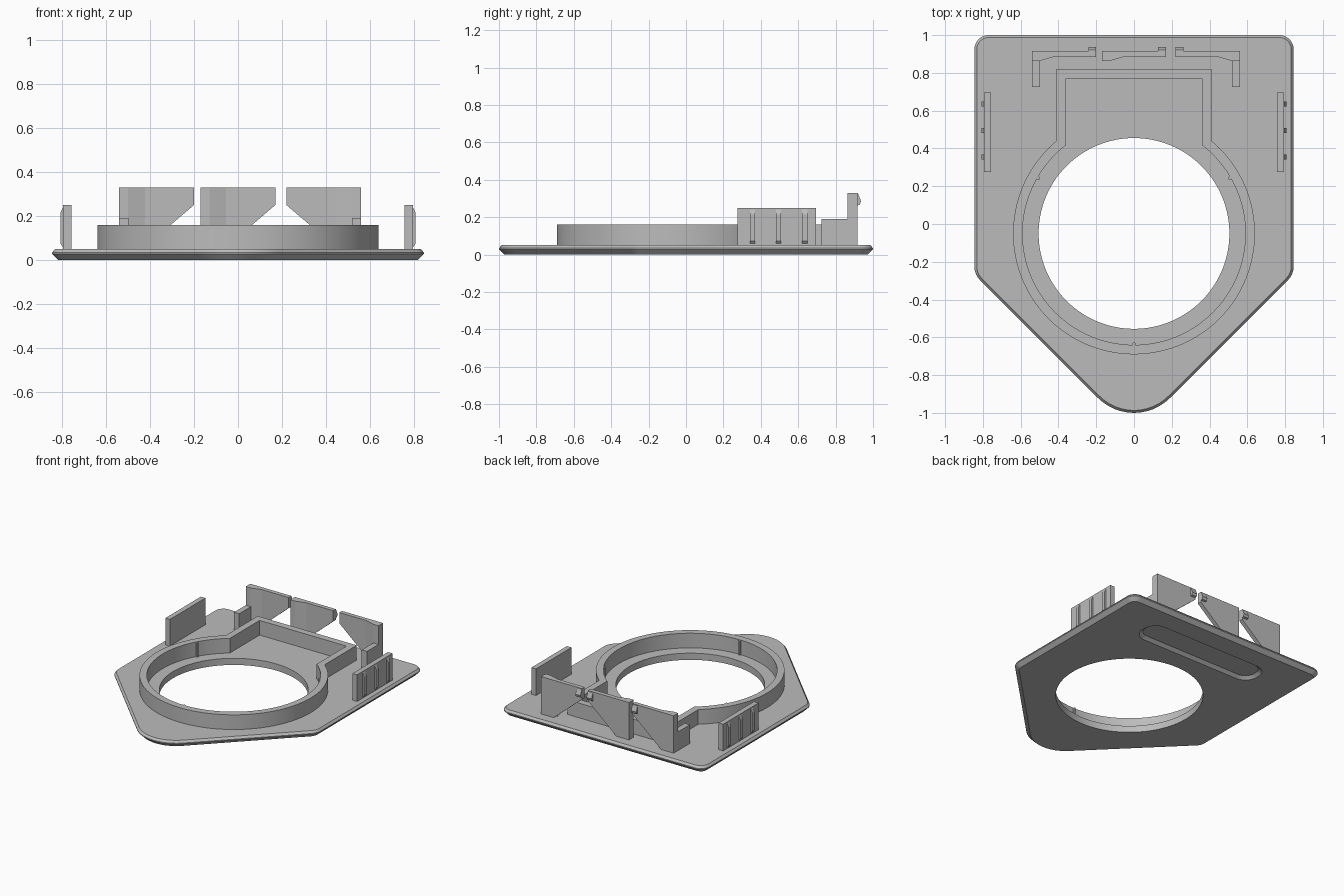
import bpy, bmesh
from math import radians, sin, cos, atan2, sqrt, pi

if "Cube" in bpy.data.objects:
    bpy.data.objects.remove(bpy.data.objects["Cube"], do_unlink=True)

grey = bpy.data.materials.new("plain_grey")
grey.use_nodes = True
grey.diffuse_color = (0.5, 0.5, 0.5, 1)
grey.node_tree.nodes["Principled BSDF"].inputs["Base Color"].default_value = (0.5, 0.5, 0.5, 1)


def loft(name, loops, closed=False):
    """Skin matching loops of points; cap the ends unless the skin closes on itself."""
    bm = bmesh.new()
    rows = [[bm.verts.new(p) for p in loop] for loop in loops]
    n = len(rows[0])
    pairs = list(zip(rows, rows[1:]))
    if closed:
        pairs.append((rows[-1], rows[0]))
    else:
        bm.faces.new(rows[0])
        bm.faces.new(rows[-1])
    for a, b in pairs:
        for i in range(n):
            j = (i + 1) % n
            bm.faces.new((a[i], a[j], b[j], b[i]))
    bmesh.ops.recalc_face_normals(bm, faces=bm.faces)
    mesh = bpy.data.meshes.new(name)
    bm.to_mesh(mesh)
    bm.free()
    mesh.materials.append(grey)
    ob = bpy.data.objects.new(name, mesh)
    bpy.context.collection.objects.link(ob)
    return ob


def activate(ob):
    bpy.ops.object.select_all(action='DESELECT')
    ob.select_set(True)
    bpy.context.view_layer.objects.active = ob


def smooth(ob):
    activate(ob)
    bpy.ops.object.shade_smooth_by_angle(angle=radians(25))


def cut(ob, cutter):
    activate(ob)
    mod = ob.modifiers.new("cut", 'BOOLEAN')
    mod.operation = 'DIFFERENCE'
    mod.solver = 'EXACT'
    mod.object = cutter
    bpy.ops.object.modifier_apply(modifier=mod.name)
    bpy.data.objects.remove(cutter, do_unlink=True)


def arc(cx, cy, r, a0, a1, n):
    return [(cx + r * cos(a0 + (a1 - a0) * i / n), cy + r * sin(a0 + (a1 - a0) * i / n))
            for i in range(n + 1)]


def rounded(corners, inset, z):
    """Convex outline from corner arcs (x, y, radius, start, end), shrunk by inset."""
    pts = []
    for x, y, r, a0, a1 in corners:
        pts += arc(x, y, r - inset, radians(a0), radians(a1), 12)
    return [(x, y, z) for x, y in pts]


def prism_xz(name, outline, y0, y1):
    return loft(name, [[(x, y, z) for x, z in outline] for y in (y0, y1)])


def prism_xy(name, outline, z0, z1):
    return loft(name, [[(x, y, z) for x, y in outline] for z in (z0, z1)])


def box(name, x0, x1, y0, y1, z0, z1):
    return prism_xy(name, [(x0, y0), (x1, y0), (x1, y1), (x0, y1)], z0, z1)


TOP, HOLE_Y = 0.05, -0.05
BASE = TOP - 0.005

# Base plate with chamfered rim
W, R = 0.845, 0.1
mid_y = -0.267 + R * (sqrt(2) - 1)
outline = [(0, -0.73, 0.27, -135, -45), (W - R, mid_y, R, -45, 0),
           (W - 0.075, 0.925, 0.075, 0, 90), (0.075 - W, 0.925, 0.075, 90, 180),
           (R - W, mid_y, R, 180, 225)]
plate = loft("base_plate", [rounded(outline, i, z) for i, z in
                            ((0.028, 0), (0, 0.028), (0, 0.034), (0.013, TOP))])

# Round opening and shallow slot recess under the back
hole = [p for p in arc(0, HOLE_Y, 0.505, 0, 2 * pi, 128)][:-1]
cut(plate, prism_xy("hole_cutter", hole, -0.1, 0.2))
slot = [(s * 0.41, 0.71 + t * 0.01, 0.1, a, a + 90)
        for s, t, a in ((1, 1, 0), (-1, 1, 90), (-1, -1, 180), (1, -1, 270))]
cut(plate, loft("slot_cutter", [rounded(slot, i, z) for i, z in
                                ((-0.01, -0.01), (0.005, 0.005), (0.025, 0.02))]))
smooth(plate)


# Keyhole-shaped collar wall
def keyhole(r, half, back, z):
    a = atan2(sqrt(r * r - half * half), half)
    pts = arc(0, HOLE_Y, r, pi - a, 2 * pi + a, 120) + [(half, back), (-half, back)]
    return [(x, y, z) for x, y in pts]


outer, inner = (0.64, 0.41, 0.82), (0.59, 0.36, 0.77)
smooth(loft("collar_wall", [keyhole(*outer, BASE), keyhole(*outer, 0.16),
                            keyhole(*inner, 0.16), keyhole(*inner, BASE)], closed=True))

# Locating ribs inside the collar
for i, deg in enumerate((30, 150, 270)):
    a = radians(deg)
    x, y = 0.586 * cos(a), HOLE_Y + 0.586 * sin(a)
    prism_xy(f"collar_rib_{i}", arc(x, y, 0.009, 0, 2 * pi, 8)[:-1], BASE, 0.158)


# Back clip: panel cut away under its free end, thicker root, hook at the free end
def back_clip(name, root, free):
    d = 1 if free > root else -1
    foot = free - d * 0.24
    prism_xz(name + "_panel", [(root, BASE), (foot, BASE), (free, 0.25),
                               (free, 0.33), (root, 0.33)], 0.885, 0.917)
    # Thickened root, tapering into the panel
    thick = loft(name + "_root", [[(root, y0, z), (root + d * 0.04, y0, z),
                                   (root + d * 0.12, 0.886, z), (root, 0.886, z)]
                                  for y0, z in ((0.863, BASE), (0.863, 0.33))])
    # Hook
    profile = [(0.91, 0.328), (0.92, 0.325), (0.936, 0.285), (0.93, 0.267), (0.91, 0.26)]
    loft(name + "_hook", [[(x, y, z) for y, z in profile] for x in (free - d * 0.042, free)])


back_clip("right_back_clip", -0.54, -0.2)
back_clip("middle_back_clip", -0.17, 0.17)
back_clip("left_back_clip", 0.56, 0.22)
box("right_clip_brace", -0.54, -0.498, 0.725, 0.9, BASE, 0.19)
box("left_clip_brace", 0.518, 0.56, 0.725, 0.9, BASE, 0.19)

# Side clips with three grip ribs each
for side, s in (("left", 1), ("right", -1)):
    prism_xz(side + "_side_clip", [(s * 0.757, BASE), (s * 0.795, BASE),
                                   (s * 0.795, 0.25), (s * 0.757, 0.25)], 0.275, 0.695)
    for i, y in enumerate((0.355, 0.495, 0.635)):
        prism_xz(f"{side}_grip_rib_{i}", [(s * 0.79, 0.06), (s * 0.797, 0.06), (s * 0.807, 0.073),
                                          (s * 0.807, 0.215), (s * 0.795, 0.24), (s * 0.79, 0.24)],
                 y - 0.014, y + 0.014)
